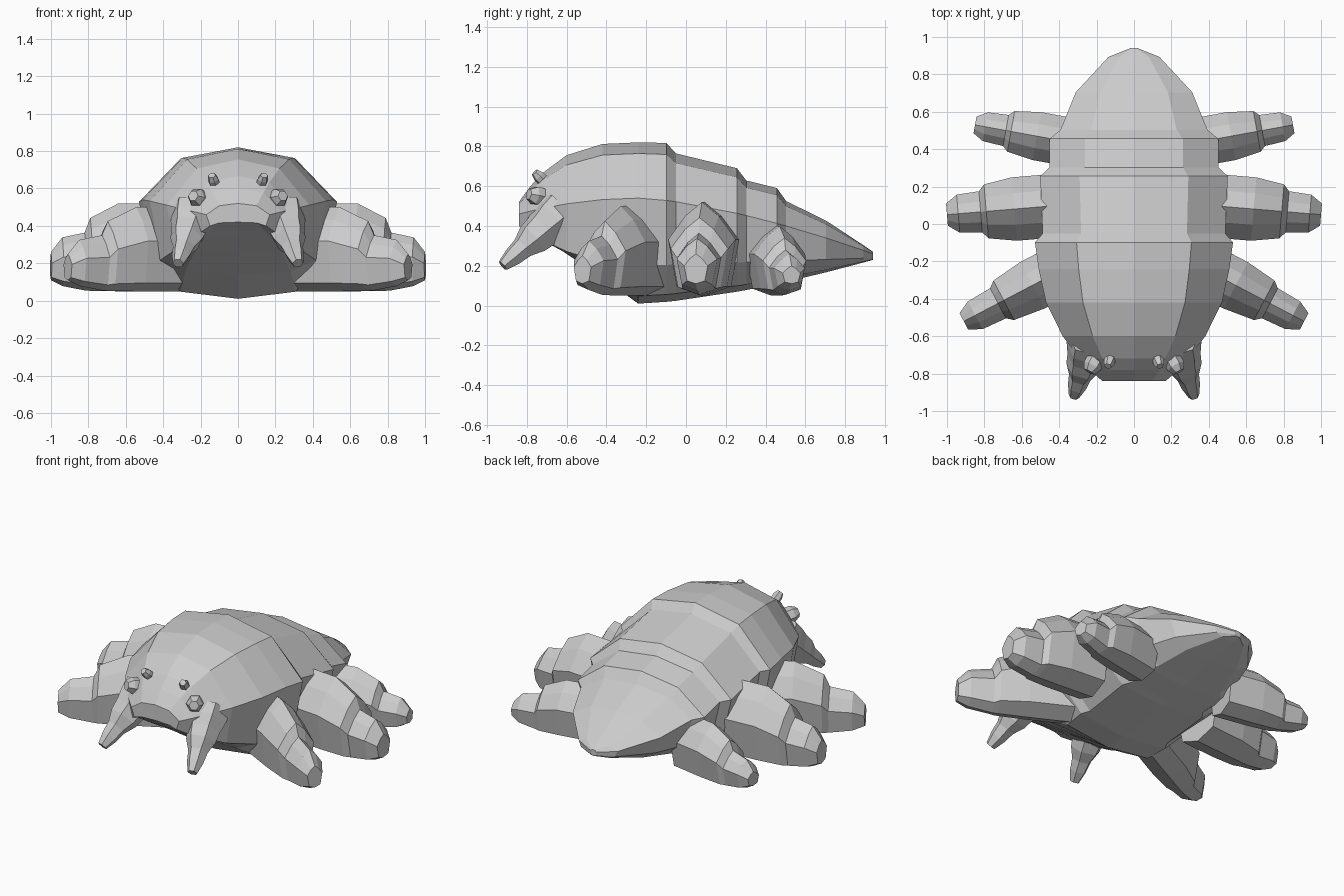
import bpy, bmesh, math
from mathutils import Vector

cube = bpy.data.objects.get("Cube")
if cube:
    bpy.data.objects.remove(cube)

grey = bpy.data.materials.new("stone grey")
grey.use_nodes = True
tone = (0.6, 0.6, 0.6, 1)
grey.diffuse_color = tone
grey.node_tree.nodes["Principled BSDF"].inputs["Base Color"].default_value = tone


def loft(name, rings):
    """Skin a list of equal closed rings and cap both ends."""
    bm = bmesh.new()
    rows = [[bm.verts.new(point) for point in ring] for ring in rings]
    for near, far in zip(rows, rows[1:]):
        for i in range(len(near)):
            bm.faces.new((near[i - 1], near[i], far[i], far[i - 1]))
    bm.faces.new(rows[0])
    bm.faces.new(rows[-1])
    bmesh.ops.recalc_face_normals(bm, faces=bm.faces)
    mesh = bpy.data.meshes.new(name)
    bm.to_mesh(mesh)
    bm.free()
    mesh.materials.append(grey)
    bpy.context.collection.objects.link(bpy.data.objects.new(name, mesh))


def body_ring(y, width, top, side, low, belly):
    """Faceted cross-section: ridge, shoulder, widest edge, flank and belly."""
    shoulder = top + (side - top) / 5
    keel = belly + (low - belly) / 5
    half = [(0.58 * width, shoulder), (width, side), (0.88 * width, low), (0.6 * width, keel)]
    left = [Vector((x, y, z)) for x, z in half]
    right = [Vector((-x, y, z)) for x, z in reversed(half)]
    return [Vector((0, y, top))] + left + [Vector((0, y, belly))] + right


def head_ring(t):
    """Section from the tallest point (t = 0) to the face (t = 1)."""
    return body_ring(y=-0.24 - 0.6 * t,
                     width=0.5 - 0.33 * t ** 2,
                     top=0.82 - 0.3 * t ** 3,
                     side=0.54 - 0.08 * t ** 2,
                     low=0.2 + 0.2 * t ** 2,
                     belly=0.02 + 0.4 * t)


def back_ring(t, step=0):
    """Section from the tallest point (t = 0) to the rounded tail (t = 1)."""
    slope = t ** 1.5
    return body_ring(y=-0.24 + 1.18 * t,
                     width=0.51 * (1 - 0.76 * t ** 3 - 0.2 * t ** 30) + step,
                     top=0.82 - 0.55 * slope + step,
                     side=0.54 - 0.28 * slope,
                     low=0.2 + 0.04 * t,
                     belly=0.01 + 0.22 * slope)


# Body with overlapping back plates, each a raised lip followed by a groove
lip = 0.02
sections = [head_ring(t) for t in (1, 0.9, 0.8, 0.6, 0.3)]
sections.append(back_ring(0))
for edge in (0.12, 0.42, 0.59):
    sections += [back_ring(edge, lip), back_ring(edge + 0.04, -lip)]
sections += [back_ring(t) for t in (0.8, 0.96, 1)]
loft("body", sections)


# Legs share one taper: position along the leg, width factor, height factor
taper = [(0, 1, 1), (0.4, 1, 1), (0.65, 0.85, 0.85), (0.7, 0.65, 0.7), (0.9, 0.6, 0.65), (1, 0.35, 0.5)]
half_outline = [(0.5, 0.85), (1, 0.6), (0.75, 0.1)]
outline = [(0, 1)] + half_outline + [(0, 0)] + [(-u, v) for u, v in reversed(half_outline)]


def build_leg(name, hip, foot, height, width):
    hip, foot = Vector(hip).to_3d(), Vector(foot).to_3d()
    across = (foot - hip).normalized().cross(Vector((0, 0, 1))) * width
    rings = []
    for along, wide, tall in taper:
        low = 0.05 + 0.06 * along ** 7
        base = hip.lerp(foot, along)
        rings.append([base + across * wide * u + Vector((0, 0, low + v * (height * tall - low)))
                      for u, v in outline])
    loft(name, rings)


def build_stub(name, base, tip, radii):
    """Six-sided tube whose radii are evenly spaced from base to tip."""
    base, tip = Vector(base), Vector(tip)
    axis = (tip - base).normalized()
    u = axis.cross(Vector((0, 0, 1))).normalized()
    v = axis.cross(u)
    rings = []
    for i, radius in enumerate(radii):
        centre = base.lerp(tip, i / (len(radii) - 1))
        angles = [math.tau * k / 6 for k in range(6)]
        rings.append([centre + (u * math.cos(a) + v * math.sin(a)) * radius for a in angles])
    loft(name, rings)


for side, label in ((1, "left"), (-1, "right")):
    build_leg(f"{label}_front_leg", (0.3 * side, -0.2), (0.91 * side, -0.52), height=0.5, width=0.14)
    build_leg(f"{label}_middle_leg", (0.4 * side, 0.1), (side, 0.05), height=0.52, width=0.17)
    build_leg(f"{label}_rear_leg", (0.3 * side, 0.43), (0.85 * side, 0.53), height=0.4, width=0.13)

    # Fangs and eyes
    build_stub(f"{label}_fang", (0.23 * side, -0.62, 0.47), (0.32 * side, -0.92, 0.2),
               radii=(0.13, 0.12, 0.1, 0.09, 0.06, 0.05, 0.03))
    build_stub(f"{label}_large_eye", (0.19 * side, -0.7, 0.54), (0.24 * side, -0.79, 0.56),
               radii=(0.04, 0.05, 0.05, 0.03))
    build_stub(f"{label}_small_eye", (0.12 * side, -0.7, 0.61), (0.14 * side, -0.76, 0.67),
               radii=(0.02, 0.03, 0.03, 0.02))
